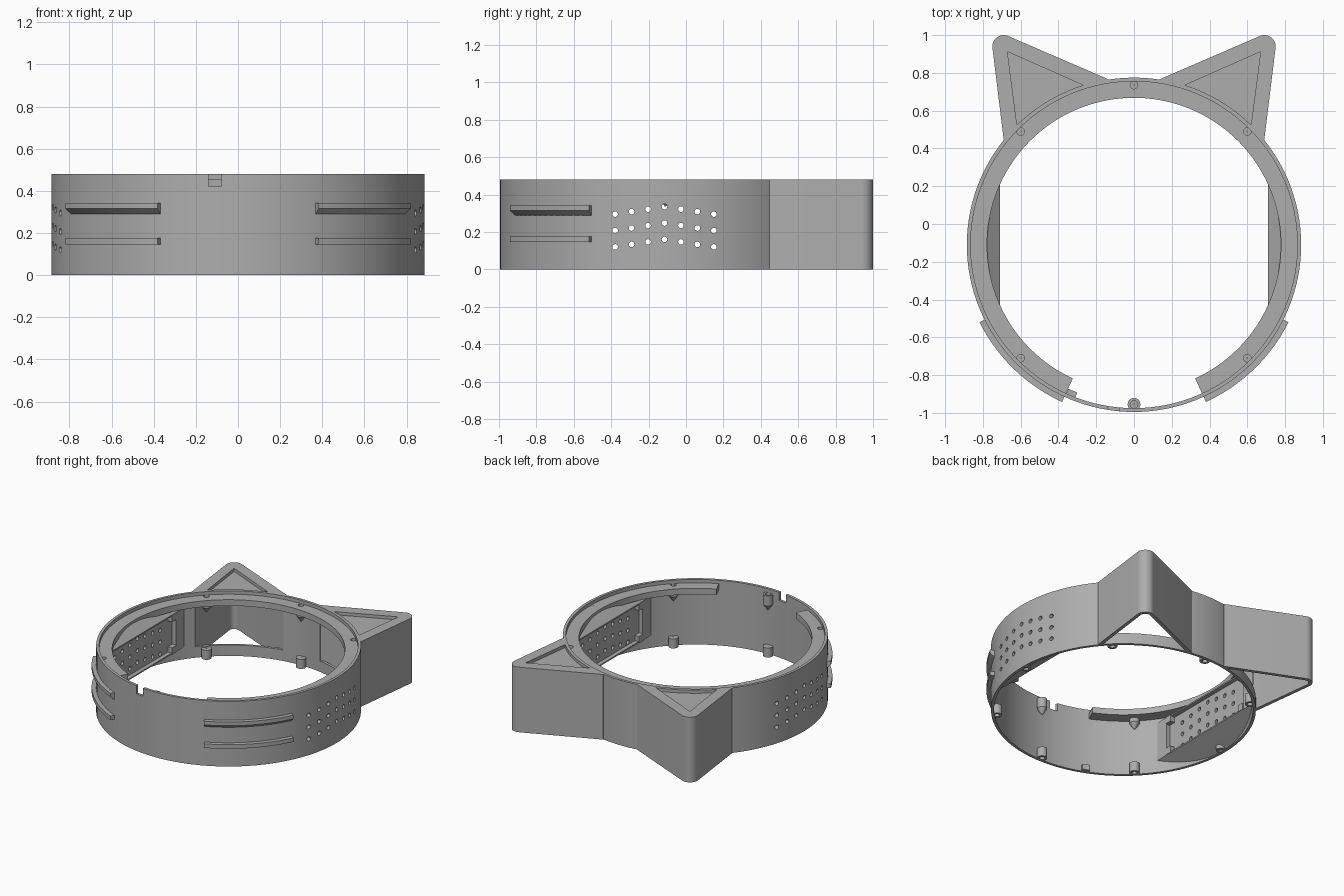
import bpy, bmesh, math
from math import sin, cos, radians

if "Cube" in bpy.data.objects:
    bpy.data.objects.remove(bpy.data.objects["Cube"])

CY = -0.11                      # ring centre on y
R_OUT, R_IN, H = 0.885, 0.865, 0.48
grey = bpy.data.materials.new("grey_plastic")
grey.diffuse_color = (0.42, 0.42, 0.42, 1)
grey.use_nodes = True
grey.node_tree.nodes["Principled BSDF"].inputs["Base Color"].default_value = grey.diffuse_color


def finish(name, bm):
    bmesh.ops.recalc_face_normals(bm, faces=bm.faces)
    me = bpy.data.meshes.new(name)
    bm.to_mesh(me)
    bm.free()
    me.materials.append(grey)
    ob = bpy.data.objects.new(name, me)
    bpy.context.collection.objects.link(ob)
    return ob


def sweep(name, profile, a0=0, a1=360, n=128, centre=(0, CY)):
    """Turn a closed (radius, z) profile about a vertical axis."""
    bm = bmesh.new()
    full = a1 - a0 >= 360
    rings = []
    for i in range(n if full else n + 1):
        a = radians(a0 + (a1 - a0) * i / n)
        rings.append([bm.verts.new((centre[0] + r * cos(a), centre[1] + r * sin(a), z))
                      for r, z in profile])
    k = len(profile)
    for i in range(n):
        p, q = rings[i], rings[(i + 1) % len(rings)]
        for j in range(k):
            bm.faces.new((p[j], p[(j + 1) % k], q[(j + 1) % k], q[j]))
    if not full:
        bm.faces.new(rings[0])
        bm.faces.new(rings[-1])
    return finish(name, bm)


def band(r0, r1, z0, z1):
    return [(r0, z0), (r1, z0), (r1, z1), (r0, z1)]


def extrude(name, pts, lo, hi, axis="z"):
    """Extrude an outline along z, or an xz outline along y."""
    bm = bmesh.new()
    place = (lambda p, h: (p[0], p[1], h)) if axis == "z" else (lambda p, h: (p[0], h, p[1]))
    a = [bm.verts.new(place(p, lo)) for p in pts]
    b = [bm.verts.new(place(p, hi)) for p in pts]
    bm.faces.new(a)
    bm.faces.new(b)
    for i in range(len(pts)):
        j = (i + 1) % len(pts)
        bm.faces.new((a[i], a[j], b[j], b[i]))
    return finish(name, bm)


def box(name, x0, x1, y0, y1, z0, z1):
    return extrude(name, [(x0, y0), (x1, y0), (x1, y1), (x0, y1)], z0, z1)


def disc(name, r, z0, z1, centre=(0, CY), n=128):
    pts = [(centre[0] + r * cos(2 * math.pi * i / n), centre[1] + r * sin(2 * math.pi * i / n))
           for i in range(n)]
    return extrude(name, pts, z0, z1)


def boolean(ob, cutters, op="DIFFERENCE"):
    for c in cutters:
        m = ob.modifiers.new("cut", "BOOLEAN")
        m.operation, m.solver, m.object = op, "EXACT", c
        bpy.context.view_layer.objects.active = ob
        bpy.ops.object.modifier_apply(modifier=m.name)
        bpy.data.objects.remove(c)


def merge(name, obs):
    bm = bmesh.new()
    for o in obs:
        bm.from_mesh(o.data)
        bpy.data.objects.remove(o)
    return finish(name, bm)


def grille_holes(s):
    """Three arched rows of seven holes, running along x."""
    obs = []
    for c in range(-3, 4):
        for row in range(3):
            y, z = CY - 0.005 + c * 0.088, 0.16 + row * 0.0875 - abs(c) * 0.0133
            pts = [(y + 0.015 * cos(t * math.pi / 8), z + 0.015 * sin(t * math.pi / 8))
                   for t in range(16)]
            ob = extrude("hole", pts, 0.55, 0.95)
            for v in ob.data.vertices:
                yy, zz, xx = v.co
                v.co = (s * xx, yy, zz)
            obs.append(ob)
    return merge("holes", obs)


def ear_outline(off, s):
    """Rounded pointed ear, shrunk inward by off."""
    pts = [(0.14 + 0.39 * off, 0.768 - 0.92 * off)]
    pts += [(0.69 + (0.06 - off) * cos(radians(a)), 0.94 + (0.06 - off) * sin(radians(a)))
            for a in range(113, -8, -10)]
    pts += [(0.69 - off, 0.447), (0.55, 0.3), (0.1, 0.55)]
    return [(s * x, y) for x, y in pts]


# outer wall with cable notch, ear openings and grille holes
wall = sweep("outer_wall", band(R_IN, R_OUT, 0, H))
cuts = [box("notch", -0.14, -0.08, -1.1, -0.9, 0.42, 0.6)]
for s in (1, -1):
    cuts += [extrude("opening", ear_outline(0.025, s), 0.08, 0.42), grille_holes(s)]
boolean(wall, cuts)

# inner ledge for a lid, open at the front
ledge = sweep("lid_ledge", band(0.778, 0.87, 0.41, 0.455), -65.4, 245.4)

# screw bosses
boss_spots = [(0, 0.735), (0.6, 0.49), (-0.6, 0.49), (0.85, CY), (-0.85, CY),
              (0.6, -0.71), (-0.6, -0.71), (0, -0.955)]
boolean(ledge, [merge("screw_holes", [disc("hole", 0.02, 0.4, 0.5, p, 16)
                                      for p in boss_spots[:-1]])])
for i, p in enumerate(boss_spots):
    sweep(f"top_boss_{i}", [(0.02, 0.454), (0.034, 0.454), (0.034, 0.38), (0.002, 0.335),
                            (0.002, 0.39), (0.02, 0.39)], n=20, centre=p)
    sweep(f"bottom_boss_{i}", [(0.018, 0), (0.034, 0), (0.034, 0.07), (0.002, 0.07),
                               (0.002, 0.05), (0.018, 0.05)], n=20, centre=p)

for s, side in ((1, "right"), (-1, "left")):
    # ear: hollow below, with a sunken triangle on top
    ear = extrude(f"{side}_ear", ear_outline(0, s), 0, H)
    a0, a1 = math.atan2(0.845, 0.27), math.atan2(0.635, 0.62)
    arc = [(0.887 * cos(a1 + (a0 - a1) * i / 12), CY + 0.887 * sin(a1 + (a0 - a1) * i / 12))
           for i in range(13)]
    recess = [(s * x, y) for x, y in [(0.67, 0.912)] + arc]
    boolean(ear, [disc("bore", 0.88, -0.1, 0.6),
                  extrude("hollow", ear_outline(0.025, s), -0.1, 0.43),
                  extrude("recess", recess, 0.457, 0.6)])

    # flat grille mount with sloped top and bottom
    prof = [(s * x, z) for x, z in
            [(0.71, 0.09), (0.71, 0.38), (0.80, 0.454), (0.95, 0.454), (0.95, 0.0), (0.87, 0.0)]]
    mount = extrude(f"{side}_grille_mount", prof, CY - 0.6, CY + 0.6, "y")
    boolean(mount, [disc("trim", 0.872, -0.1, 0.6)], "INTERSECT")
    boolean(mount, [box("pocket", s * 0.65, s * 0.74, CY - 0.40, CY + 0.40, 0.10, 0.37),
                    grille_holes(s)])
    for e in (-1, 1):
        for z in (0.115, 0.355):
            y = CY + e * 0.375
            box(f"{side}_mount_post", s * 0.705, s * 0.745, y - 0.025, y + 0.025,
                z - 0.025, z + 0.025)

    # curved rails on the outside
    start = -65.4 if s > 0 else 206.6
    sweep(f"{side}_upper_rail", [(0.88, 0.285), (0.915, 0.315), (0.915, 0.342), (0.88, 0.342)],
          start, start + 38.8, 24)
    sweep(f"{side}_lower_rail", band(0.88, 0.915, 0.145, 0.175), start, start + 38.8, 24)

# small locating tab
sweep("locating_tab", band(0.838, 0.87, 0, 0.04), 245.5, 249, 2)

for ob in list(bpy.context.scene.objects):
    bpy.ops.object.select_all(action="DESELECT")
    ob.select_set(True)
    bpy.context.view_layer.objects.active = ob
    bpy.ops.object.shade_smooth_by_angle(angle=radians(30))
